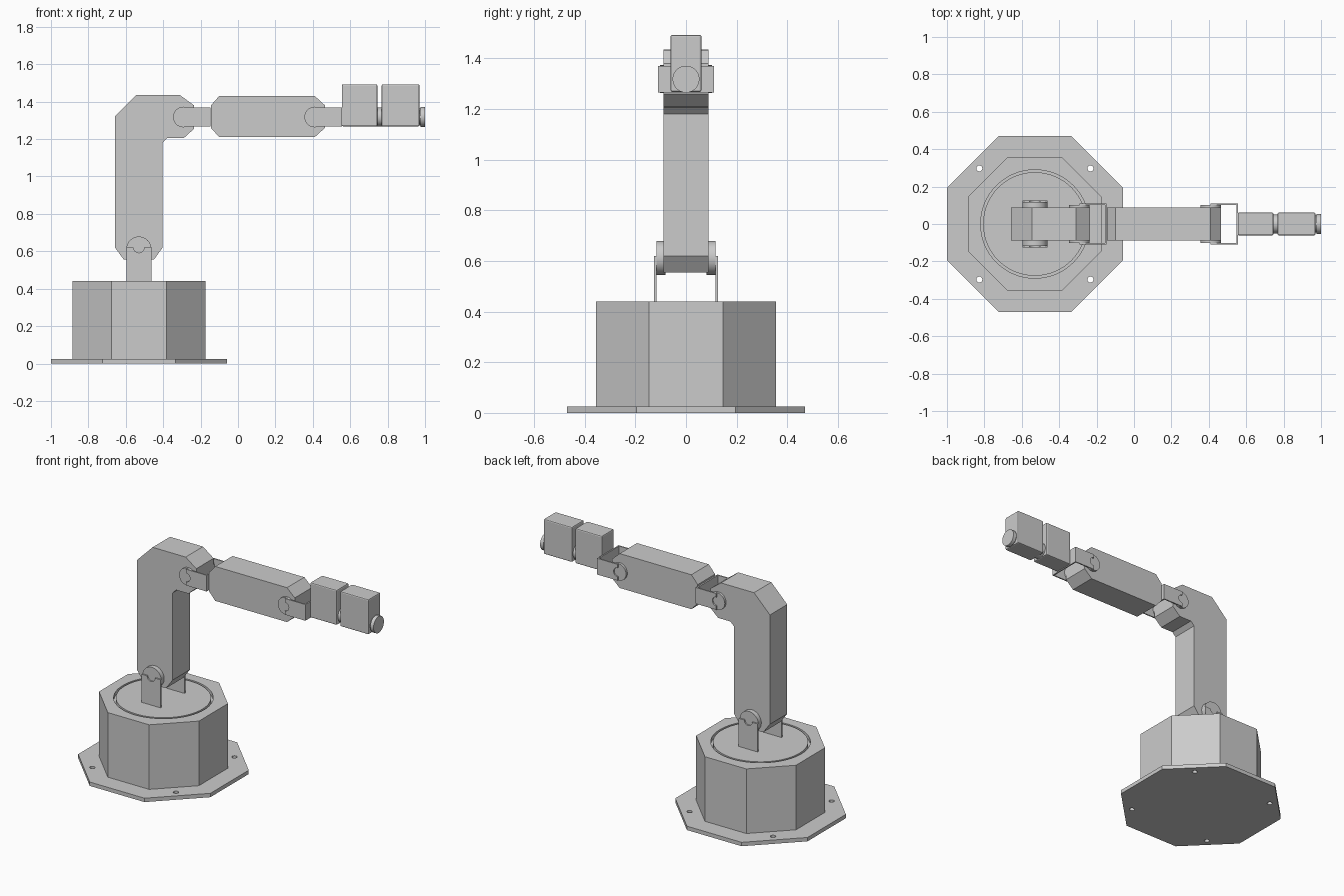
import bpy, bmesh
from math import pi, cos, sin, tan
from mathutils import Vector

if "Cube" in bpy.data.objects:
    bpy.data.objects.remove(bpy.data.objects["Cube"])

AX = -0.53      # turning axis of the base
ARM_Z = 1.318   # height of the upper joints


def prism(name, pts, axis, a, b, bevel=0.0, smooth=False):
    """Extrude a 2D profile from a to b along x (y,z), y (x,z) or z (x,y)."""
    place = {'x': lambda p, t: (t, p[0], p[1]),
             'y': lambda p, t: (p[0], t, p[1]),
             'z': lambda p, t: (p[0], p[1], t)}[axis]
    bm = bmesh.new()
    face = bm.faces.new([bm.verts.new(place(p, a)) for p in pts])
    ext = bmesh.ops.extrude_face_region(bm, geom=[face])
    moved = [g for g in ext['geom'] if isinstance(g, bmesh.types.BMVert)]
    shift = Vector(place((0, 0), b - a))
    bmesh.ops.translate(bm, verts=moved, vec=shift)
    bmesh.ops.recalc_face_normals(bm, faces=bm.faces)
    me = bpy.data.meshes.new(name)
    bm.to_mesh(me)
    bm.free()
    ob = bpy.data.objects.new(name, me)
    bpy.context.collection.objects.link(ob)
    if bevel:
        m = ob.modifiers.new("bevel", 'BEVEL')
        m.width, m.segments = bevel, 2
    if smooth:
        bpy.ops.object.select_all(action='DESELECT')
        ob.select_set(True)
        bpy.context.view_layer.objects.active = ob
        bpy.ops.object.shade_smooth_by_angle(angle=0.6)
    return ob


def circle(cx, cy, r, n=48, start=0.0):
    return [(cx + r * cos(start + 2 * pi * i / n),
             cy + r * sin(start + 2 * pi * i / n)) for i in range(n)]


def octagon(half):
    return circle(AX, 0, half / cos(pi / 8), 8, pi / 8)


def rect(x0, y0, x1, y1):
    return [(x0, y0), (x1, y0), (x1, y1), (x0, y1)]


def cut(target, cutter):
    cutter.hide_render = True
    cutter.hide_set(True)
    m = target.modifiers.new("cut", 'BOOLEAN')
    m.operation, m.object, m.solver = 'DIFFERENCE', cutter, 'EXACT'


def joint(name, cx, cz, r, half, length, y_in, y_out, down=False):
    """Round hubs on both sides of an arm, held by notched side plates."""
    notch = [(0.028 * sin(t), 0.028 * cos(t))
             for t in (pi * i / 16 for i in range(17))]
    local = [(0, half)] + notch + [(0, -half), (length, -half), (length, half)]
    pts = [(cx + v, cz - u) if down else (cx + u, cz + v) for u, v in local]
    hub_z = cz - 0.008 if down else cz
    for side, s in (("front", -1), ("back", 1)):
        prism(f"{name}_hub_{side}", circle(cx, hub_z, r), 'y',
              s * 0.08, s * y_in, smooth=True)
        prism(f"{name}_plate_{side}", pts, 'y', s * y_in, s * y_out)


# Base plate with four screw holes
plate = prism("base_plate", octagon(0.47), 'z', 0, 0.025)
for i, (sx, sy) in enumerate([(-1, -1), (-1, 1), (1, -1), (1, 1)]):
    cut(plate, prism(f"screw_hole_cutter_{i}",
                     circle(AX + 0.297 * sx, 0.297 * sy, 0.016, 20),
                     'z', -0.05, 0.08))

# Base housing with a recessed turntable
housing = prism("base_housing", octagon(0.355), 'z', 0.025, 0.44)
cut(housing, prism("turntable_recess_cutter", circle(AX, 0, 0.29, 64),
                   'z', 0.415, 0.5))
prism("turntable", circle(AX, 0, 0.277, 64), 'z', 0.41, 0.44, smooth=True)

# Shoulder, elbow and wrist joints
joint("shoulder", AX, 0.62, 0.067, 0.067, 0.185, 0.117, 0.126, down=True)
for name, cx in (("elbow", -0.292), ("wrist", 0.41)):
    joint(name, cx, ARM_Z, 0.055, 0.052, 0.145, 0.102, 0.11)
    prism(f"{name}_bridge", rect(-0.11, ARM_Z - 0.052, 0.11, ARM_Z + 0.052),
          'x', cx + 0.137, cx + 0.146)

# Upper arm, an angled hook profile
prism("upper_arm", [(-0.61, 0.555), (-0.45, 0.555), (-0.403, 0.62),
                    (-0.403, 1.18), (-0.378, 1.205), (-0.29, 1.205),
                    (-0.235, 1.255), (-0.235, 1.38), (-0.31, 1.435),
                    (-0.545, 1.435), (-0.658, 1.322), (-0.658, 0.62)],
      'y', -0.088, 0.088)

# Forearm with clipped corners
prism("forearm", [(-0.145, 1.26), (-0.1, 1.21), (0.41, 1.21), (0.465, 1.26),
                  (0.465, 1.38), (0.41, 1.431), (-0.1, 1.431), (-0.145, 1.38)],
      'y', -0.088, 0.088)

# Two wrist motors with round couplings and an end flange
for i, (x0, x1) in enumerate([(0.555, 0.745), (0.768, 0.97)]):
    prism(f"wrist_motor_{i + 1}", rect(-0.061, 1.268, 0.061, 1.493),
          'x', x0, x1, bevel=0.007)
prism("motor_coupling", circle(0, ARM_Z, 0.05), 'x', 0.74, 0.775, smooth=True)
prism("end_spacer", circle(0, ARM_Z, 0.045), 'x', 0.965, 0.98, smooth=True)
prism("end_flange", circle(0, ARM_Z, 0.053), 'x', 0.977, 1.0, smooth=True)
